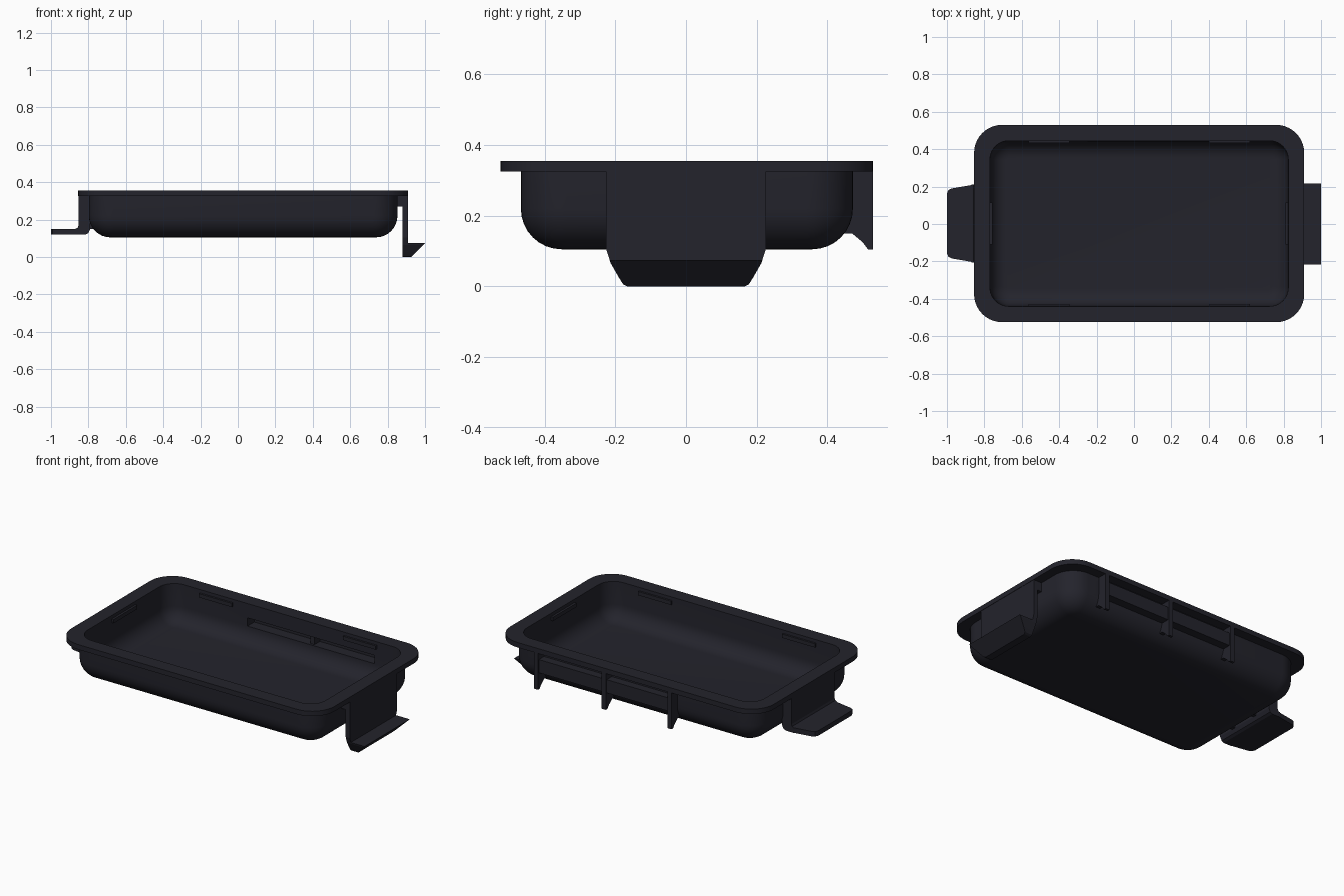
import bpy, bmesh, math
from mathutils import Vector

default = bpy.data.objects.get("Cube")
if default:
    bpy.data.objects.remove(default, do_unlink=True)

# One dark plastic colour
plastic = bpy.data.materials.new("dark_plastic")
plastic.use_nodes = True
colour = (0.017, 0.017, 0.025, 1)
plastic.diffuse_color = colour
plastic.node_tree.nodes["Principled BSDF"].inputs["Base Color"].default_value = colour

CX, CY = 0.0275, 0.0025      # tray centre
HX, HY = 0.8825, 0.5275      # rim half sizes
TOP = 0.355


def finish(name, bm):
    bmesh.ops.recalc_face_normals(bm, faces=bm.faces)
    mesh = bpy.data.meshes.new(name)
    bm.to_mesh(mesh)
    bm.free()
    ob = bpy.data.objects.new(name, mesh)
    bpy.context.collection.objects.link(ob)
    mesh.materials.append(plastic)
    return ob


def smooth(ob):
    bpy.ops.object.select_all(action='DESELECT')
    ob.select_set(True)
    bpy.context.view_layer.objects.active = ob
    bpy.ops.object.shade_smooth_by_angle(angle=math.radians(35))


def box(name, lo, hi):
    bm = bmesh.new()
    bmesh.ops.create_cube(bm, size=1)
    for v in bm.verts:
        v.co = Vector([a + (b - a) * (c + 0.5) for a, b, c in zip(lo, hi, v.co)])
    return finish(name, bm)


def prism(name, points, lo, hi, place):
    """Extrude a flat outline between lo and hi; place maps (u, v, depth) to xyz."""
    bm = bmesh.new()
    face = bm.faces.new([bm.verts.new(place(u, v, lo)) for u, v in points])
    shift = Vector(place(0, 0, hi)) - Vector(place(0, 0, lo))
    out = bmesh.ops.extrude_face_region(bm, geom=[face])
    bmesh.ops.translate(bm, vec=shift,
                        verts=[g for g in out["geom"] if isinstance(g, bmesh.types.BMVert)])
    return finish(name, bm)


def boolean(ob, other, operation):
    mod = ob.modifiers.new("cut", 'BOOLEAN')
    mod.object, mod.operation, mod.solver = other, operation, 'EXACT'
    bpy.ops.object.select_all(action='DESELECT')
    ob.select_set(True)
    bpy.context.view_layer.objects.active = ob
    bpy.ops.object.modifier_apply(modifier=mod.name)


def ring(bm, inset, z, radius, steps=10):
    """Rounded rectangle of vertices, inset from the rim edge."""
    verts = []
    for quarter, (sx, sy) in enumerate([(1, 1), (-1, 1), (-1, -1), (1, -1)]):
        for i in range(steps + 1):
            a = math.pi / 2 * (quarter + i / steps)
            verts.append(bm.verts.new((
                CX + sx * (HX - inset - radius) + radius * math.cos(a),
                CY + sy * (HY - inset - radius) + radius * math.sin(a), z)))
    return verts


# Tray: rounded outlines lofted from the underside, round the rim, to the floor
def fillet(inset, z, size, corner, count=8):
    for i in range(count + 1):
        a = math.pi / 2 * i / count
        s = size * (1 - math.sin(a))
        yield inset + s, z + size * (1 - math.cos(a)), corner - s


sections = list(fillet(0.0575, 0.105, 0.115, 0.13))
sections += [(0.0575, 0.325, 0.13), (0, 0.325, 0.15), (0, TOP, 0.15), (0.085, TOP, 0.10)]
sections += reversed(list(fillet(0.088, 0.13, 0.09, 0.10)))
bm = bmesh.new()
rings = [ring(bm, *s) for s in sections]
for a, b in zip(rings, rings[1:]):
    for i in range(len(a)):
        j = (i + 1) % len(a)
        bm.faces.new((a[i], a[j], b[j], b[i]))
bm.faces.new(rings[0])
bm.faces.new(rings[-1])
tray = finish("tray", bm)

# Long pocket in the back wall
pocket = box("slot_pocket", (-0.26, 0.46, 0.205), (0.63, 0.522, 0.285))
cutter = box("slot_cutter", (-0.245, 0.40, 0.22), (0.605, 0.507, 0.27))
cutter.hide_render = True
boolean(tray, cutter, 'DIFFERENCE')
boolean(pocket, cutter, 'DIFFERENCE')
bpy.data.objects.remove(cutter, do_unlink=True)
smooth(tray)

# Brackets beneath the back rim
bracket = [(0.46, 0.335), (0.53, 0.335), (0.53, 0.105), (0.515, 0.105), (0.50, 0.125),
           (0.47, 0.15), (0.43, 0.15), (0.455, 0.21)]
for i, x in enumerate((0.635, 0.18, -0.26)):
    prism(f"back_bracket_{i + 1}", bracket, x - 0.014, x + 0.014,
          lambda u, v, d: (d, u, v))

# Small snap ridges just inside the opening
for y, side in ((CY - 0.4395, "front"), (CY + 0.4395, "back")):
    for x, end in ((-0.455, "a"), (0.51, "b")):
        box(f"{side}_snap_{end}", (x - 0.11, y - 0.009, 0.312), (x + 0.11, y + 0.009, 0.335))
for x, side in ((CX - 0.7945, "right"), (CX + 0.7945, "left")):
    box(f"{side}_snap", (x - 0.011, -0.11, 0.312), (x + 0.011, 0.115, 0.335))

# Hooked clip: side profile trimmed by a tapered end outline
hook = [(0.85, 0.34), (0.908, 0.34), (0.908, 0.075), (1.0, 0.075), (0.925, 0),
        (0.88, 0), (0.88, 0.27), (0.85, 0.27)]
half = [(0.226, 0.36), (0.226, 0.105), (0.213, 0.065), (0.19, 0.025), (0.178, 0.006),
        (0.165, -0.0005)]
clip = prism("hook_clip", hook, -0.3, 0.3, lambda u, v, d: (u, d, v))
outline = half + [(-y, z) for y, z in reversed(half)]
trim = prism("clip_trim", outline, 0.8, 1.1, lambda u, v, d: (d, u, v))
trim.hide_render = True
boolean(clip, trim, 'INTERSECT')
bpy.data.objects.remove(trim, do_unlink=True)

# Finger tab: upright wall under the rim and a tapered flat tongue
upright = [(-0.853, 0.34), (-0.79, 0.34), (-0.79, 0.15), (-0.80, 0.128), (-0.815, 0.12),
           (-0.87, 0.12), (-0.87, 0.15), (-0.858, 0.156), (-0.853, 0.168)]
prism("tab_upright", upright, -0.205, 0.21, lambda u, v, d: (u, d, v))
edge = [(-0.82, 0.207), (-0.87, 0.205), (-0.975, 0.187), (-0.992, 0.178), (-1.0, 0.16)]
tongue = edge + [(x, -y) for x, y in reversed(edge)]
prism("tab_tongue", tongue, 0.12, 0.15, lambda u, v, d: (u, v + 0.003, d))

# Two short ribs joining the tab to the tray body
for i, y in enumerate((-0.09, 0.09)):
    box(f"tab_rib_{i + 1}", (-0.80, y - 0.012, 0.15), (-0.765, y + 0.012, 0.2))
